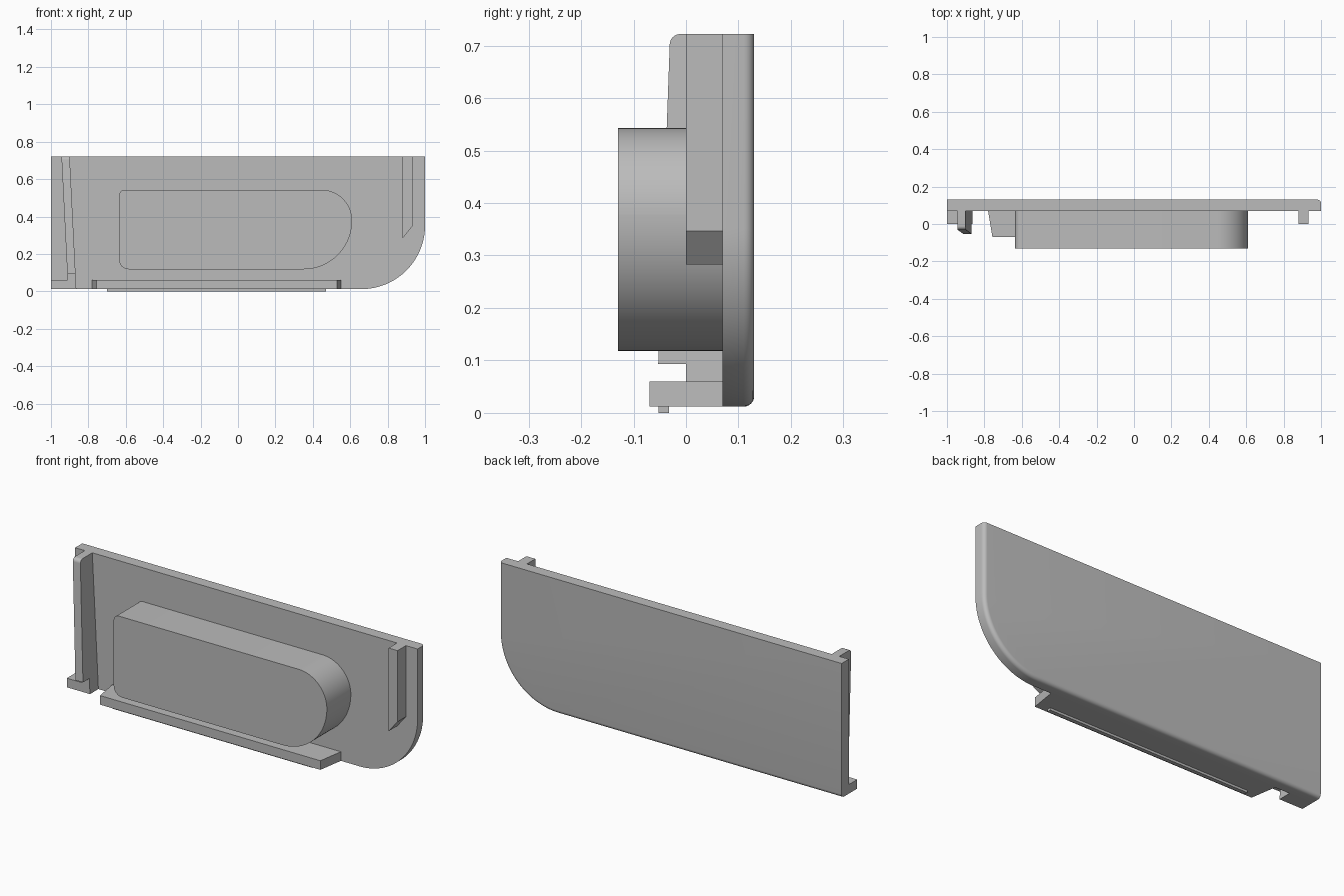
import bpy, bmesh, math

cube = bpy.data.objects.get("Cube")
if cube:
    bpy.data.objects.remove(cube, do_unlink=True)

grey = bpy.data.materials.new("light grey plastic")
grey.use_nodes = True
colour = (0.5, 0.5, 0.5, 1)
grey.diffuse_color = colour
grey.node_tree.nodes["Principled BSDF"].inputs["Base Color"].default_value = colour

TOP, BOTTOM = 0.722, 0.012
FACE, BACK = 0.07, 0.13


def arc(cx, cy, r, start, end, steps=16):
    angles = [math.radians(start + (end - start) * i / steps) for i in range(steps + 1)]
    return [(cx + r * math.cos(a), cy + r * math.sin(a)) for a in angles]


def prism(name, profile, place, near, far, round_edge=None, radius=0.02):
    """Extrude a 2D profile; place(u, v, depth) gives the 3D point."""
    bm = bmesh.new()
    a = [bm.verts.new(place(u, v, near)) for u, v in profile]
    b = [bm.verts.new(place(u, v, far)) for u, v in profile]
    bm.faces.new(a)
    bm.faces.new(b[::-1])
    for i in range(len(a)):
        j = (i + 1) % len(a)
        bm.faces.new((a[j], a[i], b[i], b[j]))
    bmesh.ops.recalc_face_normals(bm, faces=bm.faces)
    if round_edge:
        edges = [e for e in bm.edges if round_edge(e)]
        bmesh.ops.bevel(bm, geom=edges, offset=radius, segments=6,
                        profile=0.5, affect='EDGES')
    mesh = bpy.data.meshes.new(name)
    bm.to_mesh(mesh)
    bm.free()
    mesh.materials.append(grey)
    obj = bpy.data.objects.new(name, mesh)
    bpy.context.collection.objects.link(obj)
    bpy.ops.object.select_all(action='DESELECT')
    obj.select_set(True)
    bpy.context.view_layer.objects.active = obj
    bpy.ops.object.shade_smooth_by_angle(angle=math.radians(30))
    return obj


def upright(x, z, y):
    return (x, y, z)


def flat(x, y, z):
    return (x, y, z)


def rect(u0, u1, v0, v1):
    return [(u0, v0), (u1, v0), (u1, v1), (u0, v1)]


# Cover plate: one large round corner, softened rear rim on the bottom and left
def rear_rim(e):
    p, q = (v.co for v in e.verts)
    on_back = min(p.y, q.y) > BACK - 0.001
    on_top = min(p.z, q.z) > TOP - 0.001
    on_side = max(p.x, q.x) < -0.999
    return on_back and not on_top and not on_side


plate = [(-1, TOP), (-1, BOTTOM)] + arc(0.66, BOTTOM + 0.34, 0.34, -90, 0, 32) + [(1, TOP)]
prism("cover_plate", plate, upright, FACE, BACK, rear_rim)

# Raised boss with a rounded end
boss = (arc(0.445, 0.378, 0.165, 90, 0, 24) + arc(0.35, 0.378, 0.26, 0, -90, 32)
        + arc(-0.585, 0.168, 0.05, -90, -180, 8) + arc(-0.605, 0.513, 0.03, 180, 90, 8))
prism("raised_boss", boss, upright, -0.13, FACE)

# Lower rail with angled ends and a thin lip beneath it
rail = [(-0.78, FACE), (-0.757, -0.07), (0.53, -0.07), (0.552, FACE)]
prism("lower_rail", rail, flat, BOTTOM, 0.06)
prism("rail_lip", rect(-0.70, 0.47, -0.052, -0.032), flat, 0, BOTTOM)


# Leaning rib with a stepped foot
def leaning(y, z, x):
    return (x + (TOP - z) * 0.05, y, z)


rib = ([(FACE, TOP)] + arc(-0.011, TOP - 0.02, 0.02, 90, 178, 8)
       + [(-0.053, 0.093), (0, 0.093), (0, BOTTOM), (FACE, BOTTOM)])
prism("leaning_rib", rib, leaning, -0.944, -0.9)
prism("rib_foot", rect(-1, -0.905, BOTTOM, 0.06), upright, 0, FACE)

# Short rib with a slanted lower end
short = [(0.88, TOP), (0.88, 0.283), (0.932, 0.347), (0.932, TOP)]
prism("short_rib", short, upright, 0, FACE)
